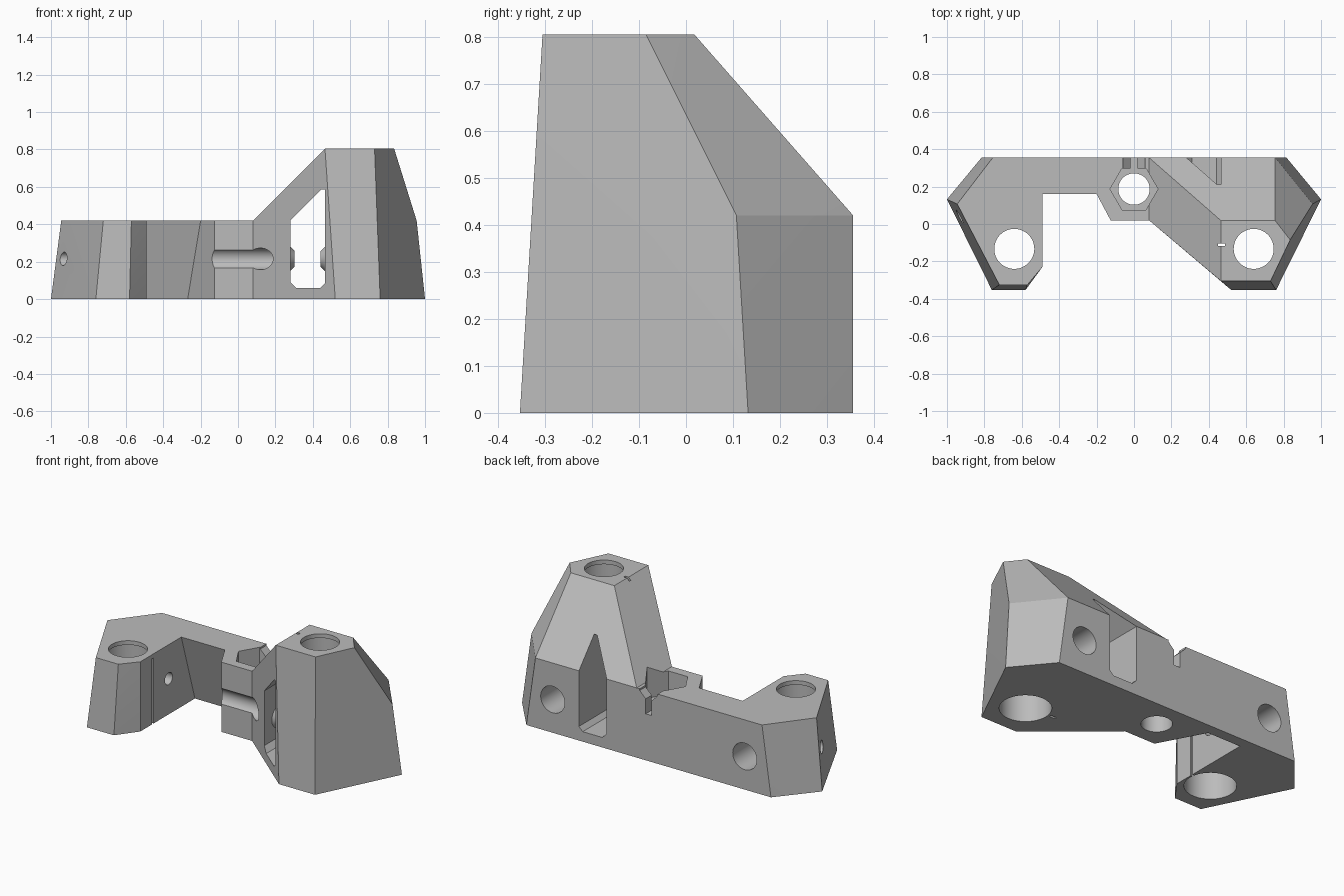
import bpy, bmesh, math
from mathutils import Matrix, Vector

cube = bpy.data.objects.get("Cube")
if cube:
    bpy.data.objects.remove(cube, do_unlink=True)

H, TOP = 0.42, 0.804      # deck height and tall tower height
BACK = 0.355

grey = bpy.data.materials.new("light grey")
grey.use_nodes = True
grey.diffuse_color = (0.5, 0.5, 0.5, 1)
grey.node_tree.nodes["Principled BSDF"].inputs["Base Color"].default_value = (0.5, 0.5, 0.5, 1)


def finish(bm, name):
    bmesh.ops.recalc_face_normals(bm, faces=bm.faces)
    mesh = bpy.data.meshes.new(name)
    bm.to_mesh(mesh)
    bm.free()
    mesh.materials.append(grey)
    ob = bpy.data.objects.new(name, mesh)
    bpy.context.collection.objects.link(ob)
    return ob


def hull(name, layers):
    """Convex block around outlines given as (height, [(x, y), ...])."""
    bm = bmesh.new()
    for z, outline in layers:
        for x, y in outline:
            bm.verts.new((x, y, z))
    res = bmesh.ops.convex_hull(bm, input=bm.verts)
    bmesh.ops.delete(bm, geom=[v for v in res["geom_interior"] if isinstance(v, bmesh.types.BMVert)], context="VERTS")
    bmesh.ops.dissolve_limit(bm, angle_limit=0.01, verts=bm.verts, edges=bm.edges)
    return finish(bm, name)


def rod(name, a, b, r1, r2=None, sides=48):
    """Cylinder or cone from point a to point b."""
    a, b = Vector(a), Vector(b)
    bm = bmesh.new()
    turn = (b - a).to_track_quat("Z", "Y").to_matrix().to_4x4()
    bmesh.ops.create_cone(bm, cap_ends=True, segments=sides, radius1=r1,
                          radius2=r1 if r2 is None else r2, depth=(b - a).length,
                          matrix=Matrix.Translation((a + b) / 2) @ turn)
    return finish(bm, name)


def prism_y(name, outline, y0, y1):
    """Outline in x and z, extruded along y."""
    bm = bmesh.new()
    face = bm.faces.new([bm.verts.new((x, y0, z)) for x, z in outline])
    ext = bmesh.ops.extrude_face_region(bm, geom=[face])
    bmesh.ops.translate(bm, vec=(0, y1 - y0, 0),
                        verts=[v for v in ext["geom"] if isinstance(v, bmesh.types.BMVert)])
    return finish(bm, name)


def combine(body, tool, operation):
    mod = body.modifiers.new(operation, "BOOLEAN")
    mod.operation, mod.solver, mod.object = operation, "EXACT", tool
    bpy.context.view_layer.objects.active = body
    bpy.ops.object.modifier_apply(modifier=mod.name)
    bpy.data.objects.remove(tool, do_unlink=True)


# Tall tower with sloped shoulder and back
body = hull("sensor_bracket", [
    (0, [(0.08, 0.02), (0.52, -0.353), (0.76, -0.353), (1, 0.132), (0.815, BACK), (0.08, BACK)]),
    (H, [(0.08, 0.02), (0.08, BACK), (0.755, BACK), (0.955, 0.107)]),
    (TOP, [(0.465, -0.305), (0.73, -0.305), (0.835, -0.085), (0.755, 0.018), (0.465, 0.018)])])

# Centre block, rear bar with leaning front wall, short tower
combine(body, hull("centre_block", [
    (z, [(-0.125, 0.02), (0.08, 0.02), (0.2, BACK), (-0.304, BACK)]) for z in (0, H)]), "UNION")
combine(body, hull("rear_bar", [
    (z, [(-0.6, y), (0, y), (0, BACK), (-0.6, BACK)]) for z, y in ((0, 0.29), (0.03, 0.29), (H, 0.16))]), "UNION")
combine(body, hull("short_tower", [
    (0, [(-0.815, BACK), (-1, 0.132), (-0.76, -0.353), (-0.58, -0.353), (-0.49, -0.23), (-0.49, BACK)]),
    (H, [(-0.755, BACK), (-0.945, 0.107), (-0.72, -0.325), (-0.57, -0.325), (-0.49, -0.23), (-0.49, BACK)])]), "UNION")

# Window through the shoulder
combine(body, prism_y("window", [
    (0.31, 0.06), (0.44, 0.06), (0.465, 0.085), (0.465, 0.585), (0.445, 0.585),
    (0.28, 0.42), (0.28, 0.09)], -0.5, 0.5), "DIFFERENCE")

# Tower bores with a thin lip at the top, and round ports in the back
for side, top in ((-1, H), (1, TOP)):
    x, y = side * 0.64, -0.133
    combine(body, rod("bore", (x, y, -0.1), (x, y, top - 0.025), 0.14), "DIFFERENCE")
    combine(body, rod("lip_hole", (x, y, top - 0.1), (x, y, top + 0.1), 0.107), "DIFFERENCE")
    combine(body, rod("back_port", (x, -0.1, 0.2), (x, 0.5, 0.2), 0.08), "DIFFERENCE")

# Narrow slits in the inner tower walls
for x0, x1, top in ((-0.52, -0.48, H - 0.025), (0.45, 0.487, 1)):
    combine(body, prism_y("slit", [(x0, -0.1), (x1, -0.1), (x1, top), (x0, top)], -0.117, -0.103), "DIFFERENCE")

# Hexagonal pocket, its through hole and the stepped notch behind it
centre = (0, 0.187)
combine(body, rod("through_hole", (*centre, -0.1), (*centre, 0.5), 0.084), "DIFFERENCE")
hexagon = [(0.128 * math.cos(i * math.pi / 3), centre[1] + 0.128 * math.sin(i * math.pi / 3)) for i in range(6)]
combine(body, hull("hex_pocket", [(z, hexagon) for z in (0.28, 0.6)]), "DIFFERENCE")
combine(body, prism_y("rear_notch", [
    (-0.06, 0.5), (-0.06, 0.41), (-0.02, 0.37), (-0.02, 0.28),
    (0.02, 0.28), (0.02, 0.37), (0.06, 0.41), (0.06, 0.5)], 0.22, 0.5), "DIFFERENCE")

# Bosses facing each other inside the window
axis_y, axis_z = -0.013, 0.215
for x0, x1 in ((0.27, 0.303), (0.475, 0.442)):
    combine(body, rod("boss", (x0, axis_y, axis_z), (x1, axis_y, axis_z), 0.075, 0.042), "UNION")

# Sideways groove and screw holes
for x0, x1, y, r in ((-0.35, 0.24, axis_y, 0.058), (0.2, 0.6, axis_y, 0.034), (-1.1, -0.4, 0.04, 0.036)):
    combine(body, rod("cross_hole", (x0, y, axis_z), (x1, y, axis_z), r), "DIFFERENCE")

# Crisp edges, smooth bores
bpy.ops.object.select_all(action="DESELECT")
body.select_set(True)
bpy.context.view_layer.objects.active = body
bpy.ops.object.shade_smooth_by_angle(angle=math.radians(12))
